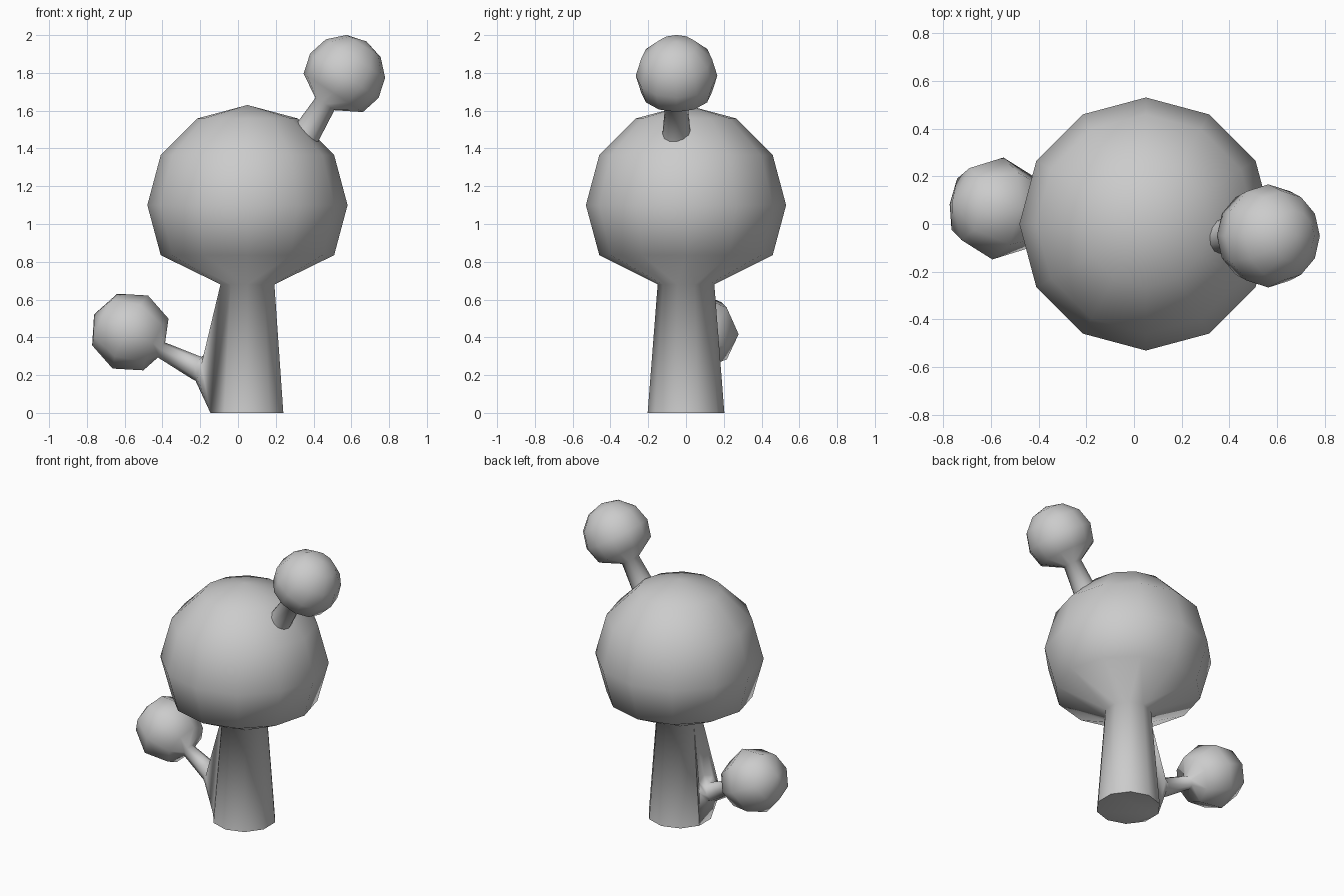
import bpy, bmesh, math
from mathutils import Vector

if "Cube" in bpy.data.objects:
    bpy.data.objects.remove(bpy.data.objects["Cube"])


def ring(bm, centre, axis, radius, n, phase=90):
    """Ring of n vertices around an axis."""
    d = Vector(axis).normalized()
    u = d.cross(Vector((0, 1, 0))).normalized()
    v = d.cross(u)
    out = []
    for i in range(n):
        a = math.radians(phase) + 2 * math.pi * i / n
        out.append(bm.verts.new(Vector(centre) + radius * (math.cos(a) * u + math.sin(a) * v)))
    return out


def stitch(bm, a, b, skip=()):
    """Join two closed loops, whose vertex counts may differ."""
    n, m, i, j = len(a), len(b), 0, 0
    while i < n or j < m:
        ta, tb = (i + 0.5) / n, (j + 0.5) / m
        p, q = a[i % n], b[j % m]
        if n == m:
            if i not in skip:
                bm.faces.new((p, a[(i + 1) % n], b[(j + 1) % m], q))
            i, j = i + 1, j + 1
        elif j >= m or (i < n and ta < tb):
            bm.faces.new((p, a[(i + 1) % n], q))
            i += 1
        else:
            bm.faces.new((p, b[(j + 1) % m], q))
            j += 1


def ball(bm, start, centre, axis, radius, n, lats, phase=90):
    """Low-poly ball grown from an open neck loop up to its pole."""
    d = Vector(axis).normalized()
    prev = start
    for lat in lats:
        t = math.radians(lat)
        r = ring(bm, Vector(centre) + d * radius * math.sin(t), d, radius * math.cos(t), n, phase)
        stitch(bm, prev, r)
        prev = r
    pole = bm.verts.new(Vector(centre) + d * radius)
    for i in range(n):
        bm.faces.new((prev[i], prev[(i + 1) % n], pole))


def finish(bm, name):
    bmesh.ops.recalc_face_normals(bm, faces=bm.faces[:])
    me = bpy.data.meshes.new(name)
    bm.to_mesh(me)
    bm.free()
    ob = bpy.data.objects.new(name, me)
    bpy.context.collection.objects.link(ob)
    bpy.ops.object.select_all(action='DESELECT')
    ob.select_set(True)
    bpy.context.view_layer.objects.active = ob
    bpy.ops.object.shade_smooth_by_angle(angle=math.radians(75))


UP = (0, 0, 1)

# Trunk, with its left face left open for the side branch
bm = bmesh.new()
base = ring(bm, (0.047, 0, 0), UP, 0.203, 10)
neck = ring(bm, (0.05, 0, 0.68), UP, 0.15, 10)
stitch(bm, base, neck, skip=(7,))
bm.faces.new(base)

# Main crown
ball(bm, neck, (0.05, 0, 1.1), UP, 0.53, 12, (-30, 0, 30, 60))

# Side branch blending out of the trunk, with its small crown
side = Vector((-0.37, 0.05, 0.18))
loop = [base[8], neck[8], neck[7], base[7]]
for c, r in (((-0.185, 0.012, 0.25), 0.09),
             ((-0.222, 0.017, 0.24), 0.063),
             ((-0.405, 0.042, 0.333), 0.044)):
    nxt = ring(bm, c, side, r, 8, 45)
    stitch(bm, loop, nxt)
    loop = nxt
ball(bm, loop, (-0.57, 0.065, 0.428), side, 0.215, 8, (-45, 0, 45), 45)
finish(bm, "tree")

# Upper branch and its small crown
bm = bmesh.new()
tilt = Vector((0.545, 0, 0.84))
low = ring(bm, (0.345, -0.05, 1.45), tilt, 0.077, 12)
top = ring(bm, (0.46, -0.05, 1.635), tilt, 0.06, 12)
bm.faces.new(low)
stitch(bm, low, top)
ball(bm, top, (0.563, -0.05, 1.785), tilt, 0.216, 12, (-30, 0, 30, 60))
finish(bm, "upper_branch")
